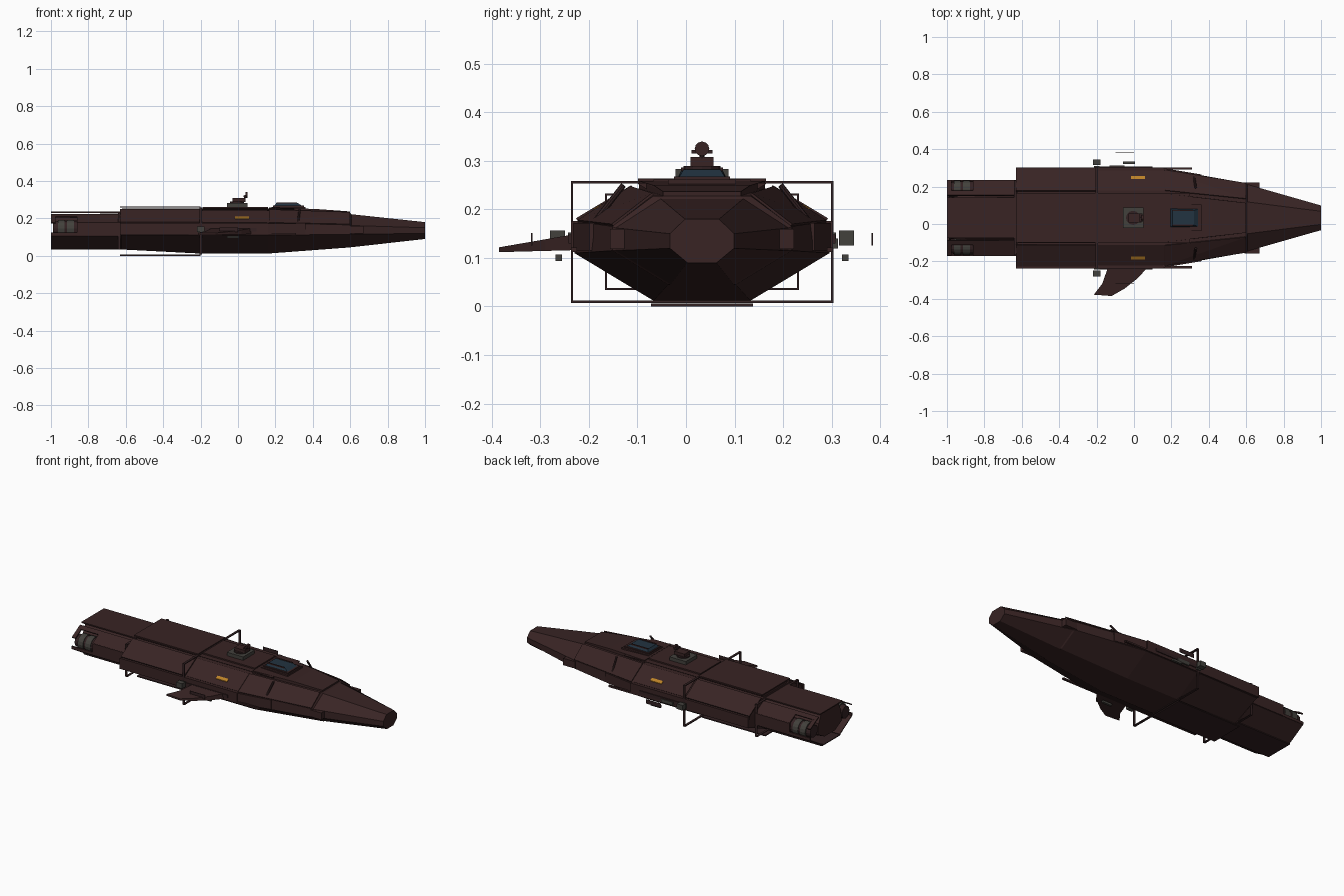
import bpy, bmesh, math
from mathutils import Vector, Matrix

if "Cube" in bpy.data.objects:
    bpy.data.objects.remove(bpy.data.objects["Cube"])

CY = 0.033  # hull centre line in y


def mat(name, r, g, b):
    m = bpy.data.materials.new(name)
    m.diffuse_color = (r, g, b, 1)
    m.use_nodes = True
    m.node_tree.nodes["Principled BSDF"].inputs["Base Color"].default_value = m.diffuse_color
    return m


BROWN = mat("hull_brown", 0.040, 0.0175, 0.0175)
DARK = mat("frame_dark", 0.032, 0.015, 0.016)
GREY = mat("metal_grey", 0.055, 0.052, 0.045)
GLASS = mat("canopy_blue", 0.016, 0.033, 0.052)
ORANGE = mat("marker_orange", 0.50, 0.22, 0.02)


def finish(name, bm, m):
    bmesh.ops.recalc_face_normals(bm, faces=bm.faces)
    me = bpy.data.meshes.new(name)
    bm.to_mesh(me)
    bm.free()
    me.materials.append(m)
    ob = bpy.data.objects.new(name, me)
    bpy.context.collection.objects.link(ob)
    return ob


def solid(name, pts, m):
    """Convex block around a few points."""
    bm = bmesh.new()
    vs = [bm.verts.new(p) for p in pts]
    bmesh.ops.convex_hull(bm, input=vs)
    bmesh.ops.dissolve_limit(bm, angle_limit=0.01, verts=bm.verts, edges=bm.edges)
    return finish(name, bm, m)


def box(name, x0, x1, o0, o1, z0, z1, m):
    return solid(name, [(x, CY + o, z) for x in (x0, x1) for o in (o0, o1) for z in (z0, z1)], m)


def rod(name, a, b, r, m, n=12, r2=None):
    a, b = Vector(a), Vector(b)
    d = b - a
    bm = bmesh.new()
    bmesh.ops.create_cone(bm, cap_ends=True, segments=n, radius1=r, radius2=r if r2 is None else r2,
                          depth=d.length, matrix=Matrix.Translation((a + b) / 2) @ d.to_track_quat('Z', 'Y').to_matrix().to_4x4())
    return finish(name, bm, m)


def plate(name, x0, x1, p0, q0, p1=None, q1=None, t=0.007, m=BROWN, sides=(-1, 1)):
    """Armour plate along x; p, q are (offset, z) edges at each end."""
    p1, q1 = p1 or p0, q1 or q0
    for s in sides:
        pts = []
        for x, p, q in ((x0, p0, q0), (x1, p1, q1)):
            # thickness always grows away from the hull axis
            n = Vector((q[1] - p[1], p[0] - q[0])).normalized() * t
            for o, z in (p, q, (p[0] + n.x, p[1] + n.y), (q[0] + n.x, q[1] + n.y)):
                pts.append((x, CY + s * o, z))
        solid(name + ("_left" if s > 0 else "_right"), pts, m)


# Main hull: octagonal sections (x, half width, low z, high z, top half, top z, bottom half, bottom z)
stations = [
    (-0.99, .115, .11, .175, .085, .222, .05, .075),
    (-0.631, .18, .11, .175, .095, .226, .07, .035),
    (-0.625, .258, .11, .175, .14, .238, .08, .034),
    (-0.2, .263, .11, .175, .145, .243, .10, .012),
    (0.16, .263, .11, .175, .145, .243, .10, .012),
    (0.6, .185, .115, .165, .10, .228, .07, .045),
    (0.607, .178, .115, .162, .085, .222, .065, .046),
    (1.0, .066, .12, .150, .035, .180, .03, .090),
]
bm = bmesh.new()
rings = []
for x, w, zl, zh, tw, zt, bw, zb in stations:
    half = [(bw, zb), (w, zl), (w - (.008 if x < .6 else 0), zh), (tw, zt)]
    sec = half + [(-o, z) for o, z in reversed(half)]
    rings.append([bm.verts.new((x, CY + o, z)) for o, z in sec])
for a, b in zip(rings, rings[1:]):
    for i in range(8):
        j = (i + 1) % 8
        bm.faces.new((a[i], a[j], b[j], b[i]))
bm.faces.new(rings[0])
bm.faces.new(rings[-1])
finish("main_hull", bm, BROWN)

# Middle armour and raised deck
box("mid_top_plate", -.63, -.2, -.132, .132, .257, .264, BROWN)
solid("raised_deck", [(x, CY + s * w, z) for x in (-.62, .3) for s in (-1, 1)
                      for w, z in ((.105, .236), (.134, .254))], BROWN)
plate("mid_shoulder_plate", -.63, -.2, (.256, .176), (.142, .244))
box("mid_belly_plate", -.63, -.2, -.105, .105, 0, .006, DARK)
for s in (-1, 1):
    box("mid_side_plate", -.63, .16, s * .25, s * .27, .112, .176, BROWN)
plate("fore_shoulder_plate", -.19, .155, (.252, .176), (.145, .243), t=.003)
box("fore_top_plate", -.19, .16, -.1, .1, .252, .262, BROWN)

# Nose armour steps
plate("nose_shoulder_plate", .165, .6, (.254, .174), (.145, .244), (.183, .166), (.1, .230), t=.005)
solid("nose_top_plate", [(x, CY + s * w, z + d) for x, w, z in ((.165, .13, .252), (.42, .1, .243), (.6, .08, .230))
                         for s in (-1, 1) for d in (-.01, .007)], BROWN)
for s in (-1, 1):
    box("nose_side_rail", .14, .31, s * .258, s * .27, .112, .122, BROWN)
    box("nose_step", .59, .67, s * .16, s * .19, .118, .16, BROWN)
    solid("cheek_plate", [(x, CY + s * (w + d), z) for x, w in ((.16, .256), (.36, .223))
                          for d in (0, .009) for z in (.115, .172)], BROWN)

# Tail armour with a window over each engine
box("tail_top_plate", -1, -.63, -.108, .108, .229, .236, BROWN)
box("tail_belly_plate", -1, -.63, -.09, .09, .033, .038, DARK)
plate("tail_shoulder_plate", -.86, -.63, (.198, .173), (.118, .218))
plate("tail_shoulder_inner", -1, -.86, (.142, .205), (.118, .218))
plate("tail_shoulder_rear", -1, -.975, (.198, .173), (.118, .218))
for s in (-1, 1):
    box("tail_side_plate", -.86, -.63, s * .192, s * .203, .11, .178, BROWN)
    box("tail_side_lower", -1, -.86, s * .195, s * .203, .108, .125, BROWN)
plate("tail_lower_plate", -1, -.63, (.08, .042), (.198, .112), t=.006)

# Engines
for s in (-1, 1):
    y = CY + s * .152
    rod("engine_body", (-.93, y, .145), (-.72, y, .145), .043, DARK, 16)
    for x in (-.945, -.895):
        rod("engine_band", (x - .018, y, .145), (x + .018, y, .145), .047, GREY, 16)
    rod("engine_nozzle", (-.99, y, .145), (-.95, y, .145), .036, DARK, 16, .043)

# Rectangular frame hoops
for name, x, w, z0, z1 in (("large_hoop", -.2, .268, .01, .256), ("small_hoop", -.635, .198, .036, .231)):
    r = .0035 if w < .2 else .005
    for z in (z0, z1):
        box(name + "_bar", x - .007, x + .007, -w - r / 2, w + r / 2, z - r / 2, z + r / 2, DARK)
    for s in (-1, 1):
        box(name + "_post", x - .007, x + .007, s * w - r / 2, s * w + r / 2, z0, z1, DARK)

# Struts, side pods and markers
for s in (-1, 1):
    rod("strut", (.32, CY + s * .225, .17), (.33, CY + s * .162, .25), .006, DARK, 8)
    box("pod_clamp", -.215, -.185, s * .258, s * .276, .122, .152, GREY)
    box("side_pod", -.22, -.18, s * .282, s * .313, .126, .157, GREY)
    box("small_pod", -.06, .005, s * .289, s * .302, .094, .107, GREY)
    box("outer_panel", -.1, 0, s * .349, s * .352, .126, .151, DARK)
    box("side_rack", -.2, .1, s * .266, s * .275, .13, .148, DARK)
    box("side_rack_block", -.13, -.05, s * .266, s * .28, .12, .14, GREY)
    solid("orange_marker", [(x, CY + s * o, z + d) for x in (-.015, .06) for d in (0, .005)
                            for o, z in ((.208, .206), (.224, .196))], ORANGE)

# Swept fin on the right side
outline = [(.07, -.235), (.02, -.29), (-.05, -.345), (-.12, -.385), (-.215, -.378), (-.17, -.32), (-.14, -.235)]
bm = bmesh.new()
lo, hi = [], []
for x, y in outline:
    k = (y + .385) / .15
    lo.append(bm.verts.new((x, y, .112 + .004 * k)))
    hi.append(bm.verts.new((x, y, .122 + .026 * k)))
bm.faces.new(lo)
bm.faces.new(hi)
for i in range(len(lo)):
    j = (i + 1) % len(lo)
    bm.faces.new((lo[i], lo[j], hi[j], hi[i]))
finish("swept_fin", bm, BROWN)

# Canopy
box("canopy_base", .18, .36, -.07, .07, .25, .262, BROWN)
box("canopy_sill", .187, .353, -.058, .058, .26, .268, BROWN)
solid("canopy_glass", [(x, CY + s * w, z) for x, w, z in ((.19, .052, .262), (.35, .05, .262), (.205, .042, .282), (.32, .038, .282))
                       for s in (-1, 1)], GLASS)
for s in (-1, 1):
    box("canopy_rib", .205, .315, s * .036, s * .043, .279, .286, BROWN)

# Turret and sensor dish
box("turret_base", -.06, .05, -.055, .055, .26, .283, GREY)
rod("turret_ring", (-.005, CY, .282), (-.005, CY, .29), .038, DARK, 12)
box("turret_block", -.03, .04, -.024, .024, .288, .308, BROWN)
box("sensor_bar", .03, .045, -.022, .022, .315, .323, DARK)
rod("sensor_mast", (.035, CY, .305), (.04, CY, .325), .005, DARK, 8)
rod("sensor_dish", (.04, CY, .325), (.05, CY, .325), .015, BROWN, 12)
